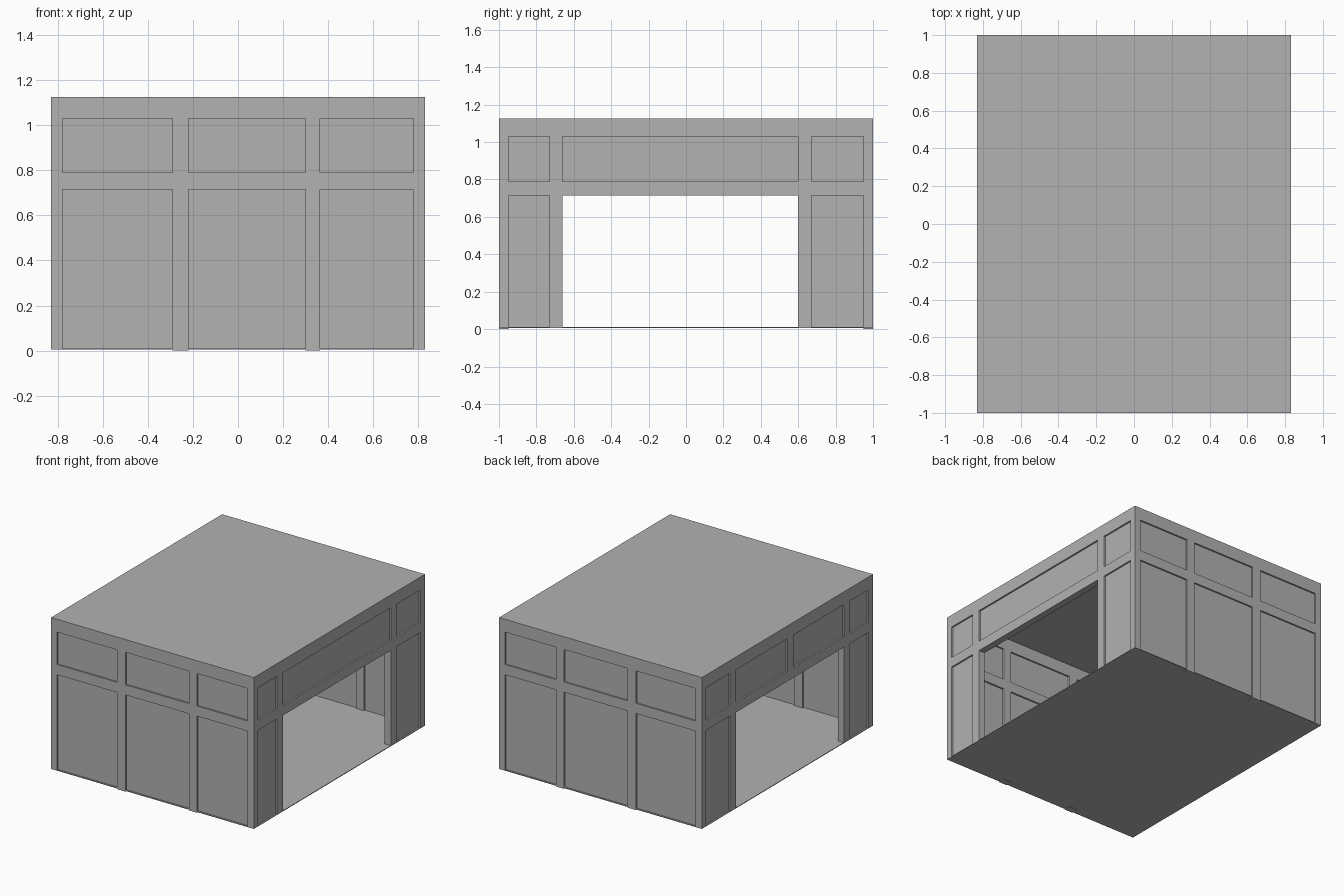
import bpy, bmesh
from mathutils import Vector

cube = bpy.data.objects.get("Cube")
if cube:
    bpy.data.objects.remove(cube, do_unlink=True)

# One plain grey for the whole building
GREY = (0.445, 0.445, 0.445, 1)
mat = bpy.data.materials.new("plain_grey")
mat.use_nodes = True
mat.diffuse_color = GREY
for node in mat.node_tree.nodes:
    if node.type == 'BSDF_PRINCIPLED':
        node.inputs["Base Color"].default_value = GREY

HALF_X, HALF_Y, HEIGHT = 0.83, 1.0, 1.125
THICK, RECESS, SHEET, FLOOR_Z = 0.05, 0.012, 0.005, 0.01
ROOF_UNDER = HEIGHT - SHEET


def finish(name, bm):
    bmesh.ops.recalc_face_normals(bm, faces=bm.faces)
    mesh = bpy.data.meshes.new(name)
    bm.to_mesh(mesh)
    bm.free()
    mesh.materials.append(mat)
    obj = bpy.data.objects.new(name, mesh)
    bpy.context.collection.objects.link(obj)
    return obj


def box(name, low, high):
    low, high = Vector(low), Vector(high)
    bm = bmesh.new()
    bmesh.ops.create_cube(bm, size=1)
    for v in bm.verts:
        v.co = (low + high) / 2 + v.co * (high - low)
    return finish(name, bm)


def frame(name, us, zs, solid, place, inward):
    """Extrude the solid cells of a grid into one seamless frame."""
    bm = bmesh.new()
    verts = {}

    def vert(i, j):
        if (i, j) not in verts:
            verts[i, j] = bm.verts.new(place(us[i], zs[j], 0))
        return verts[i, j]

    for i in range(len(us) - 1):
        for j in range(len(zs) - 1):
            if solid(i, j):
                bm.faces.new([vert(i, j), vert(i + 1, j),
                              vert(i + 1, j + 1), vert(i, j + 1)])
    result = bmesh.ops.extrude_face_region(bm, geom=bm.faces[:], use_keep_orig=True)
    moved = [g for g in result["geom"] if isinstance(g, bmesh.types.BMVert)]
    bmesh.ops.translate(bm, verts=moved, vec=inward * THICK)
    bmesh.ops.recalc_face_normals(bm, faces=bm.faces)
    bmesh.ops.dissolve_limit(bm, angle_limit=0.01, verts=bm.verts, edges=bm.edges)
    return finish(name, bm)


def wall(name, us, zs, solid, panel, place, inward):
    """A rib frame with thin panels recessed on both sides."""
    frame(name + "_frame", us, zs, solid, place, inward)
    for i in range(len(us) - 1):
        for j in range(len(zs) - 1):
            if panel(i, j):
                a = place(us[i], zs[j], RECESS)
                b = place(us[i + 1], zs[j + 1], THICK - RECESS)
                box(f"{name}_panel_{i}_{j}",
                    [min(p) for p in zip(a, b)], [max(p) for p in zip(a, b)])


# Front and back walls: three bays, with the middle ribs reaching the ground
bays = [-HALF_X, -0.78, -0.29, -0.22, 0.30, 0.365, 0.78, HALF_X]
rows = [0, FLOOR_Z, 0.715, 0.79, 1.03, ROOF_UNDER]


def end_panel(i, j):
    return i in (1, 3, 5) and j in (1, 3)


def end_solid(i, j):
    return i in (2, 4) if j == 0 else not end_panel(i, j)


for name, s in (("front_wall", -1), ("back_wall", 1)):
    wall(name, bays, rows, end_solid, end_panel,
         lambda u, z, d, s=s: Vector((u, s * (HALF_Y - d), z)), Vector((0, -s, 0)))

# Side walls: a wide opening between two panelled posts
inner = HALF_Y - THICK
right_bays = [-inner, -0.73, -0.66, 0.60, 0.67, inner]
left_bays = [-inner, -0.73, -0.66, -0.07, 0, 0.60, 0.67, inner]
for name, s, us in (("right_side_wall", 1, right_bays), ("left_side_wall", -1, left_bays)):
    last = len(us) - 2

    def opening(i, j):
        return j == 0 and 2 <= i <= last - 2

    def side_panel(i, j):
        return i % 2 == 0 and j in (0, 2) and not opening(i, j)

    def side_solid(i, j):
        return not opening(i, j) and not side_panel(i, j)

    wall(name, us, rows[1:], side_solid, side_panel,
         lambda u, z, d, s=s: Vector((s * (HALF_X - d), u, z)), Vector((-s, 0, 0)))

# Thin floor and roof sheets
box("floor", (-HALF_X, -HALF_Y, FLOOR_Z - SHEET), (HALF_X, HALF_Y, FLOOR_Z))
box("roof", (-HALF_X, -HALF_Y, ROOF_UNDER), (HALF_X, HALF_Y, HEIGHT))
